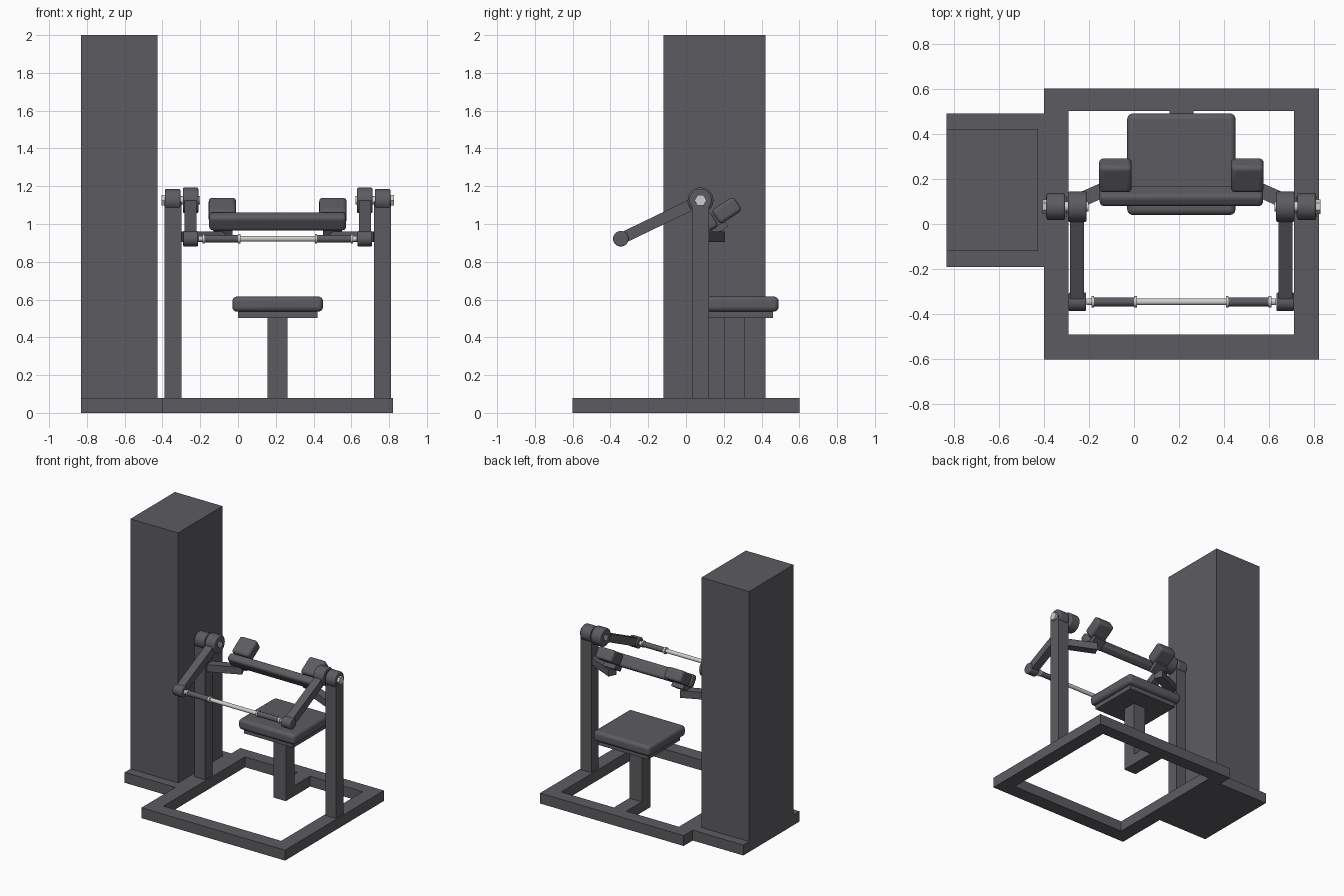
import bpy, math
from mathutils import Vector, Matrix

if "Cube" in bpy.data.objects:
    bpy.data.objects.remove(bpy.data.objects["Cube"])

MID = 0.21  # mirror plane of the exercise station


def material(name, rgb):
    m = bpy.data.materials.new(name)
    m.diffuse_color = (*rgb, 1)
    m.use_nodes = True
    m.node_tree.nodes["Principled BSDF"].inputs["Base Color"].default_value = m.diffuse_color
    return m


GREY = material("dark_grey", (0.108, 0.105, 0.118))
STEEL = material("polished_steel", (0.62, 0.62, 0.60))


def finish(ob, name, mat, bevel=0, segments=4):
    ob.name = name
    ob.data.materials.append(mat)
    if bevel:
        mod = ob.modifiers.new("rounding", "BEVEL")
        mod.width, mod.segments = bevel, segments
        mod.limit_method = "ANGLE"
        bpy.ops.object.shade_smooth_by_angle(angle=math.radians(40))
    return ob


def box(name, x, y, z, mat=GREY, bevel=0):
    """Axis-aligned box from three (low, high) ranges."""
    c = [(a + b) / 2 for a, b in (x, y, z)]
    bpy.ops.mesh.primitive_cube_add(size=1, location=c)
    ob = bpy.context.object
    ob.data.transform(Matrix.Diagonal((x[1] - x[0], y[1] - y[0], z[1] - z[0], 1)))
    return finish(ob, name, mat, bevel)


def turned_box(name, centre, size, axis, angle, bevel=0):
    bpy.ops.mesh.primitive_cube_add(size=1, location=centre)
    ob = bpy.context.object
    ob.data.transform(Matrix.Rotation(angle, 4, axis) @ Matrix.Diagonal((*size, 1)))
    return finish(ob, name, GREY, bevel)


def rod(name, x0, x1, y, z, r, mat=GREY, sides=32, bevel=0):
    """Cylinder lying along x."""
    bpy.ops.mesh.primitive_cylinder_add(vertices=sides, radius=r, depth=abs(x1 - x0),
                                        location=((x0 + x1) / 2, y, z))
    ob = bpy.context.object
    ob.data.transform(Matrix.Rotation(math.pi / 2, 4, "Y"))
    if sides > 8:
        bpy.ops.object.shade_smooth_by_angle(angle=math.radians(40))
    return finish(ob, name, mat, bevel, 3)


# Weight tower and its plinth
box("tower_plinth", (-0.83, -0.40), (-0.19, 0.49), (0, 0.08))
box("weight_tower", (-0.83, -0.425), (-0.12, 0.42), (0.08, 2.0))

# Rectangular floor frame, cut from one slab outline
verts = [(x, y, z) for z in (0, 0.08) for x, y in
         ((-0.4, -0.6), (0.82, -0.6), (0.82, 0.6), (-0.4, 0.6),
          (-0.29, -0.49), (0.71, -0.49), (0.71, 0.5), (-0.29, 0.5))]
faces = []
for i in range(4):
    j = (i + 1) % 4
    faces += [(i, i + 4, j + 4, j), (i + 8, j + 8, j + 12, i + 12),
              (i, j, j + 8, i + 8), (i + 4, i + 12, j + 12, j + 4)]
mesh = bpy.data.meshes.new("floor_frame")
mesh.from_pydata(verts, [], faces)
floor = bpy.data.objects.new("floor_frame", mesh)
bpy.context.collection.objects.link(floor)
mesh.materials.append(GREY)

# Seat on its post
box("seat_foot", (0.157, 0.263), (0.205, 0.5), (0, 0.08))
box("seat_post", (0.157, 0.263), (0.205, 0.312), (0.08, 0.505))
box("seat_plate", (0.0, 0.42), (0.07, 0.46), (0.503, 0.54))
box("seat_cushion", (-0.03, 0.45), (0.04, 0.49), (0.536, 0.616), bevel=0.025)

# Long tilted arm cushion
TILT = math.radians(33)
out = Vector((0, math.cos(TILT), math.sin(TILT)))
down = Vector((0, math.sin(TILT), -math.cos(TILT)))
roll = Vector((MID, 0.123, 1.014))
turned_box("arm_cushion", roll, (0.725, 0.062, 0.092), "X", TILT, bevel=0.02)

# Handle bar
PY, PZ = 0.077, 1.125      # pivot
HY, HZ = -0.345, 0.922     # handle
rod("handle_bar", -0.21, 0.63, HY, HZ, 0.015, STEEL)

for side, s in (("left", -1), ("right", 1)):
    def X(d):
        return MID + s * d

    def span(a, b):
        return tuple(sorted((X(a), X(b))))

    # Upright with pivot bearing and axle
    box(side + "_upright", span(0.51, 0.60), (0.031, 0.121), (0.08, 1.12))
    rod(side + "_upright_bearing", X(0.515), X(0.597), PY, PZ, 0.06, bevel=0.008)
    rod(side + "_arm_bearing", X(0.42), X(0.502), PY, PZ, 0.068, bevel=0.008)
    rod(side + "_axle", X(0.412), X(0.605), PY, PZ, 0.022, STEEL)
    rod(side + "_axle_nut", X(0.595), X(0.616), PY, PZ, 0.032, STEEL, sides=6)

    # Swinging arm down to the handle
    d = Vector((0, HY - PY, HZ - PZ))
    turned_box(side + "_swing_arm", (X(0.462), (HY + PY) / 2, (HZ + PZ) / 2),
               (0.062, d.length, 0.06), "X", math.atan2(-d.z, -d.y))
    rod(side + "_handle_socket", X(0.422), X(0.50), HY, HZ, 0.041, bevel=0.006)
    rod(side + "_grip", X(0.205), X(0.39), HY, HZ, 0.02)
    for n, c in (("inner", 0.203), ("outer", 0.393)):
        rod(f"{side}_{n}_grip_ring", X(c - 0.006), X(c + 0.006), HY, HZ, 0.025, STEEL)

    # Angled support beam carrying the arm cushion
    turned_box(side + "_support_beam", (X(0.405), 0.125, 0.933),
               (0.25, 0.065, 0.055), "Z", -s * math.radians(24))
    turned_box(side + "_cushion_bracket", Vector((X(0.29), 0, 0)) +
               Vector((0, 0.178, 0.978)), (0.10, 0.085, 0.035), "X", TILT)

    # Elbow block behind the cushion
    c = roll + out * 0.109 + down * 0.002
    turned_box(side + "_elbow_pad", (X(0.2925), c.y, c.z),
               (0.145, 0.14, 0.088), "X", TILT, bevel=0.02)
